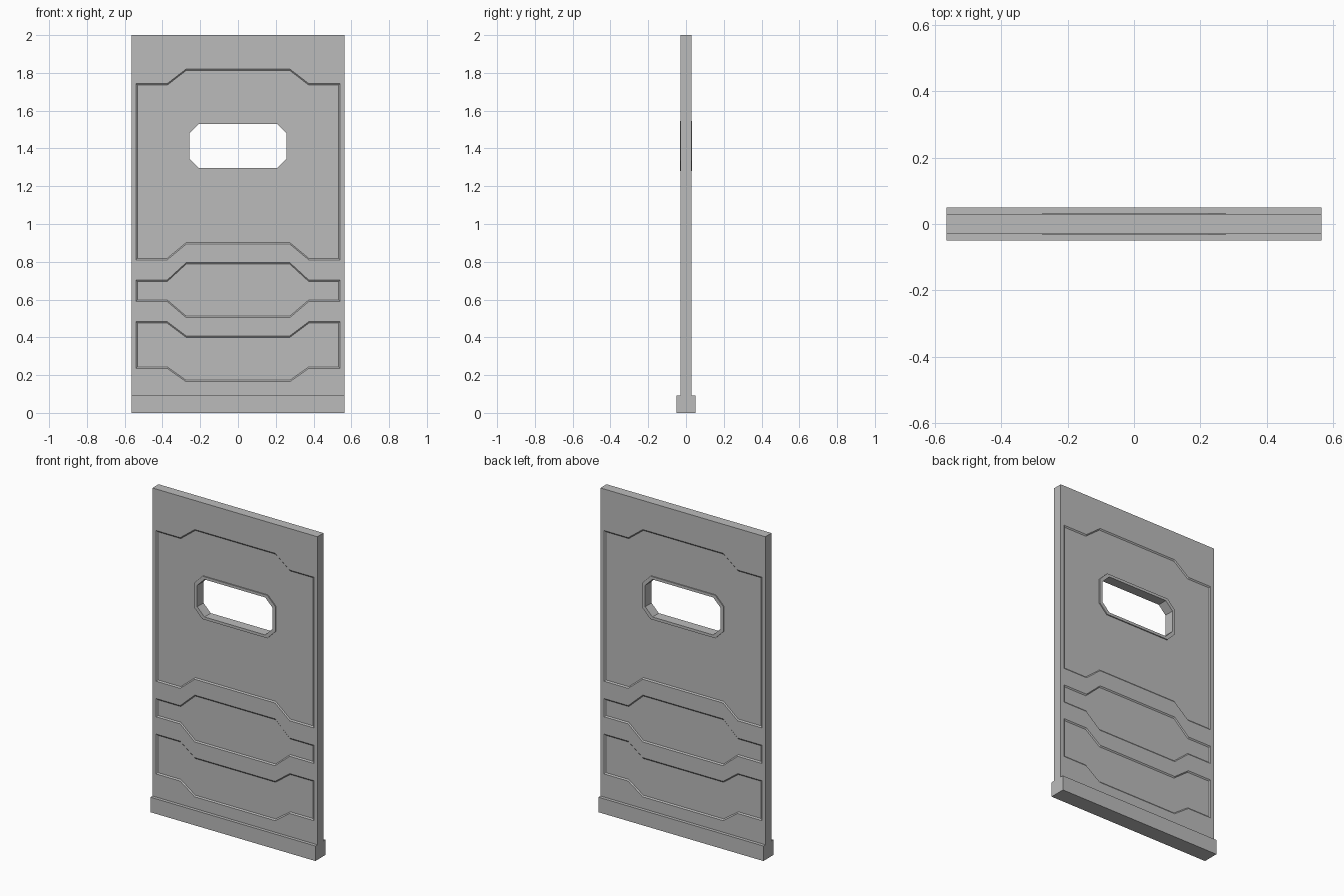
import bpy, bmesh

if "Cube" in bpy.data.objects:
    bpy.data.objects.remove(bpy.data.objects["Cube"])

grey = bpy.data.materials.new("plain grey")
grey.use_nodes = True
colour = (0.5, 0.5, 0.5, 1)
grey.diffuse_color = colour
grey.node_tree.nodes["Principled BSDF"].inputs["Base Color"].default_value = colour

HALF_WIDTH, HALF_THICK = 0.565, 0.03


def loft(name, rings, closed=False):
    """Skin a run of equal rings; cap the ends, or join last to first."""
    bm = bmesh.new()
    loops = [[bm.verts.new(p) for p in ring] for ring in rings]
    pairs = list(zip(loops, loops[1:]))
    if closed:
        pairs.append((loops[-1], loops[0]))
    else:
        bm.faces.new(loops[0])
        bm.faces.new(loops[-1])
    n = len(loops[0])
    for a, b in pairs:
        for i in range(n):
            j = (i + 1) % n
            bm.faces.new((a[i], a[j], b[j], b[i]))
    bmesh.ops.recalc_face_normals(bm, faces=bm.faces)
    mesh = bpy.data.meshes.new(name)
    bm.to_mesh(mesh)
    bm.free()
    obj = bpy.data.objects.new(name, mesh)
    bpy.context.collection.objects.link(obj)
    mesh.materials.append(grey)
    return obj


def box(name, hx, hy, z0, z1):
    return loft(name, [[(-hx, -hy, z), (hx, -hy, z), (hx, hy, z), (-hx, hy, z)]
                       for z in (z0, z1)])


def octagon(y, hx, hz, cut, cz=1.413):
    quarter = [(hx, hz - cut), (hx - cut, hz)]
    half = quarter + [(-x, z) for x, z in reversed(quarter)]
    return [(x, y, cz + z) for x, z in half + [(-x, -z) for x, z in half]]


def recess_outline(y, top, bottom, inset):
    """Panel outline whose top and bottom edges each step at the middle."""
    def edge(side, middle):
        return [(-0.54 + inset, side), (-0.375, side), (-0.275, middle),
                (0.275, middle), (0.375, side), (0.54 - inset, side)]
    upper = edge(*(z - inset for z in top))
    lower = edge(*(z + inset for z in bottom))
    return [(x, y, z) for x, z in upper + lower[::-1]]


def cut(target, cutter):
    cutter.hide_render = True
    cutter.hide_viewport = True
    cutter.display_type = 'WIRE'
    mod = target.modifiers.new(cutter.name, 'BOOLEAN')
    mod.operation = 'DIFFERENCE'
    mod.solver = 'EXACT'
    mod.object = cutter


# Slab and the thicker foot rail
slab = box("door_slab", HALF_WIDTH, HALF_THICK, 0.05, 2.0)
box("foot_rail", HALF_WIDTH, 0.05, 0.0, 0.093)

# Shallow sloped recesses on both faces: (side height, middle height)
recesses = {
    "upper": ((1.743, 1.82), (0.81, 0.893)),
    "middle": ((0.703, 0.795), (0.59, 0.505)),
    "lower": ((0.483, 0.408), (0.236, 0.165)),
}
for label, (top, bottom) in recesses.items():
    for face, s in (("front", -1), ("back", 1)):
        rings = [recess_outline(s * y, top, bottom, inset)
                 for y, inset in ((0.04, 0), (HALF_THICK, 0), (0.024, 0.008))]
        cut(slab, loft(f"{label}_{face}_recess_cutter", rings))

# Window opening with a slim frame
cut(slab, loft("window_cutter", [octagon(y, 0.267, 0.124, 0.052) for y in (-0.06, 0.06)]))
loft("window_frame", [octagon(y, hx, hz, c) for y, hx, hz, c in (
    (-0.031, 0.277, 0.133, 0.055), (-0.031, 0.258, 0.116, 0.05),
    (0.031, 0.258, 0.116, 0.05), (0.031, 0.277, 0.133, 0.055))], closed=True)
